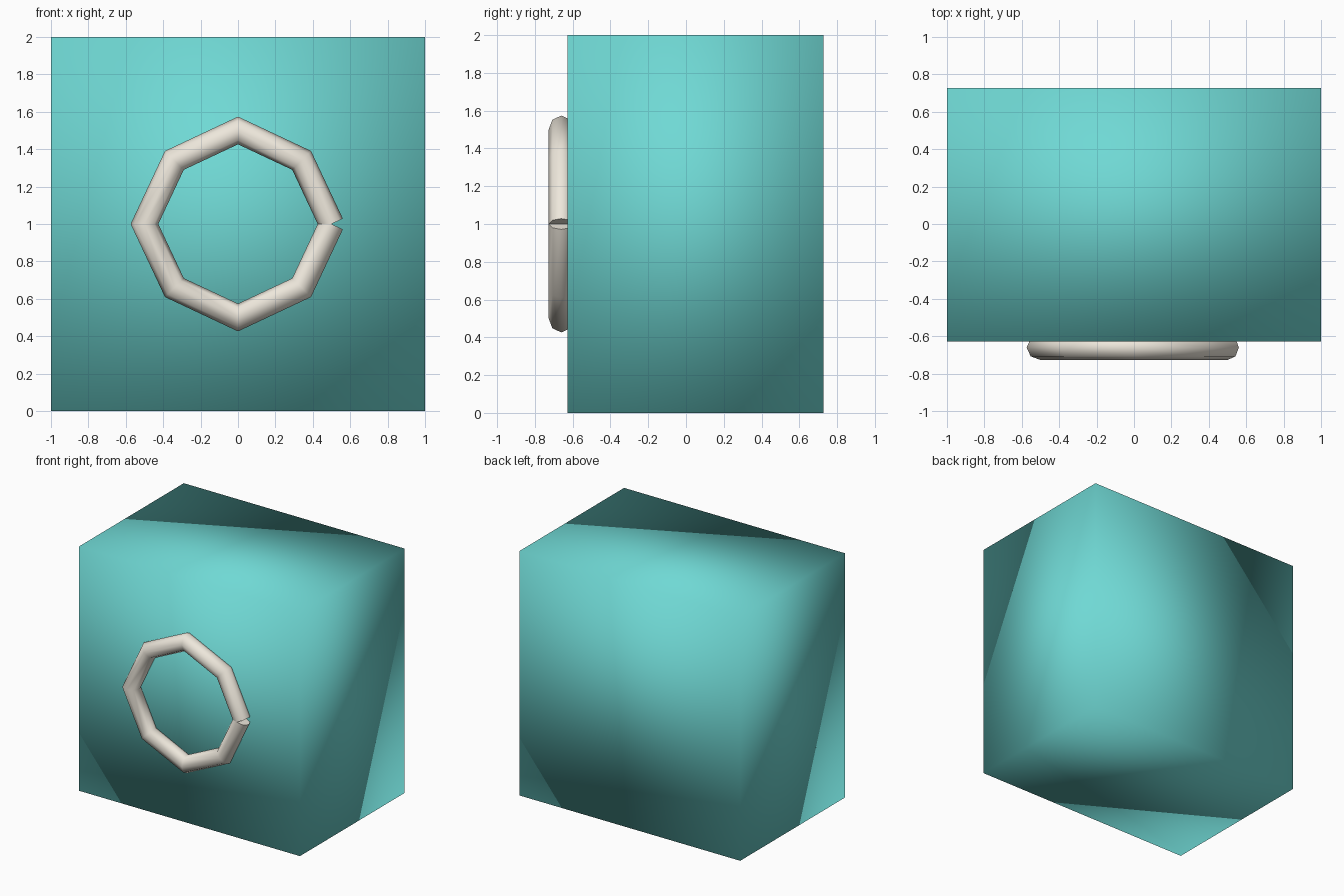
import bpy, bmesh
from math import cos, sin, pi, atan2
from mathutils import Vector

if "Cube" in bpy.data.objects:
    bpy.data.objects.remove(bpy.data.objects["Cube"])


def finish(bm, name, color):
    bmesh.ops.recalc_face_normals(bm, faces=bm.faces[:])
    mesh = bpy.data.meshes.new(name)
    bm.to_mesh(mesh)
    bm.free()
    mat = bpy.data.materials.new(name + "_color")
    mat.diffuse_color = color
    mat.use_nodes = True
    mat.node_tree.nodes["Principled BSDF"].inputs["Base Color"].default_value = mat.diffuse_color
    mesh.materials.append(mat)
    obj = bpy.data.objects.new(name, mesh)
    bpy.context.collection.objects.link(obj)
    return obj


# Block with fully smooth shading
FRONT, BACK = -0.627, 0.727
bm = bmesh.new()
bmesh.ops.create_cube(bm, size=1)
for v in bm.verts:
    v.co = (v.co.x * 2, v.co.y * (BACK - FRONT) + (FRONT + BACK) / 2, v.co.z * 2 + 1)
for f in bm.faces:
    f.smooth = True
finish(bm, "block", (0.16, 0.69, 0.66, 1))

# Ring handle: eight straight tube segments, mitred, with a split on the right
R_TUBE, SIDES, Y = 0.067, 8, -0.66
path = []
for i in range(9):
    r = 0.5 if i % 2 == 0 else 0.481
    path.append(Vector((r * cos(i * pi / 4), 0, 1 + r * sin(i * pi / 4))))

bm = bmesh.new()
loops = []
for i, p in enumerate(path):
    before = (p - path[i - 1]).normalized() if i > 0 else None
    after = (path[i + 1] - p).normalized() if i < 8 else None
    before, after = before or after, after or before
    tangent = (before + after).normalized()
    out = Vector((tangent.z, 0, -tangent.x))
    miter = R_TUBE / tangent.dot(after)
    loops.append([bm.verts.new(p + out * miter * cos(a) + Vector((0, Y + R_TUBE * sin(a), 0)))
                  for a in (2 * pi * k / SIDES for k in range(SIDES))])
for a, b in zip(loops, loops[1:]):
    for k in range(SIDES):
        n = (k + 1) % SIDES
        bm.faces.new((a[k], a[n], b[n], b[k])).smooth = True
# flat end caps at the split
bm.faces.new(loops[0])
bm.faces.new(loops[-1])
finish(bm, "ring_handle", (0.85, 0.80, 0.71, 1))
